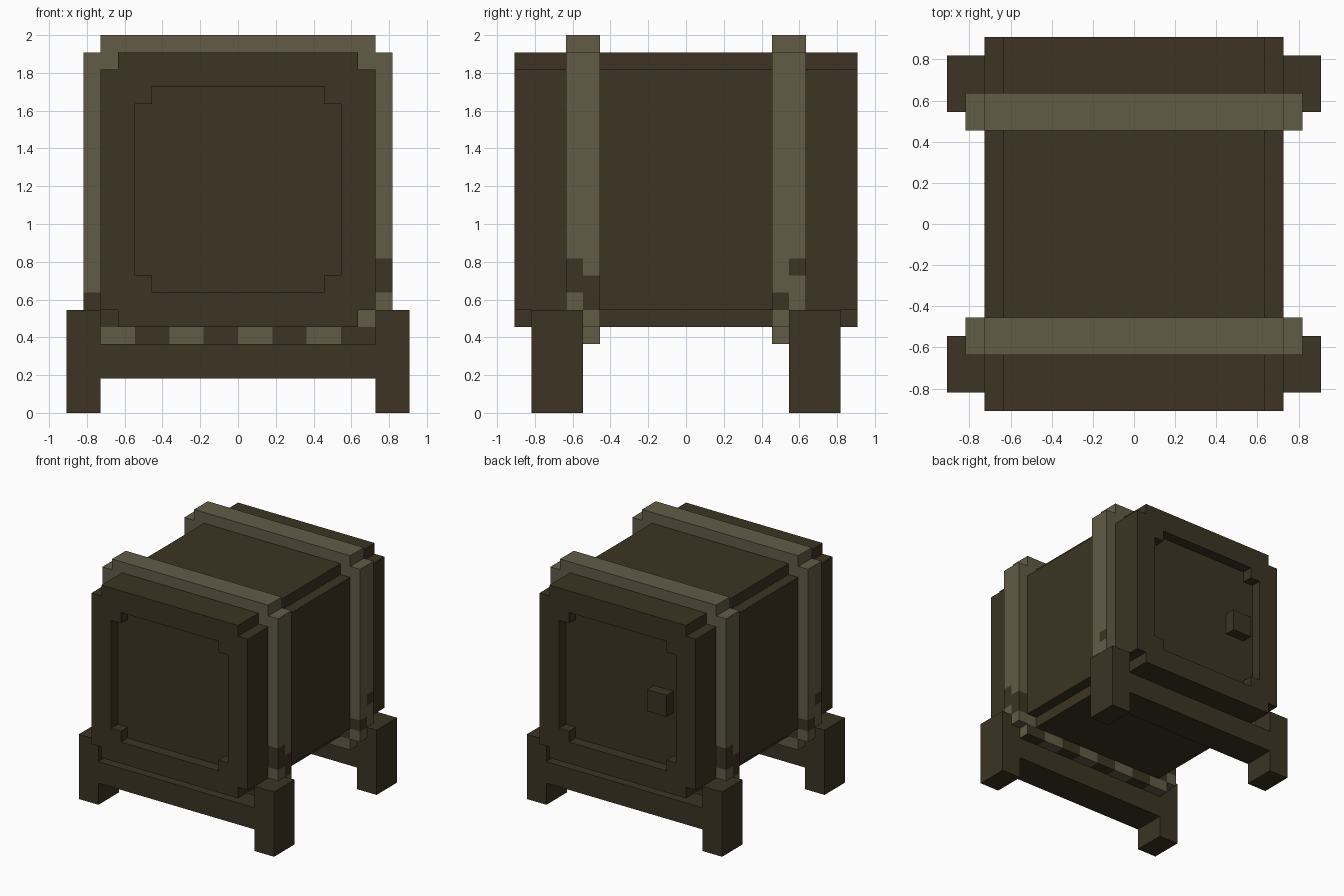
import bpy, bmesh
from math import pi
from mathutils import Matrix, Vector

U = 1 / 11  # one block of the modelling grid

cube = bpy.data.objects.get("Cube")
if cube:
    bpy.data.objects.remove(cube, do_unlink=True)


def material(name, color):
    m = bpy.data.materials.new(name)
    m.use_nodes = True
    m.diffuse_color = (*color, 1)
    m.node_tree.nodes["Principled BSDF"].inputs["Base Color"].default_value = (*color, 1)
    return m


WOOD = material("dark wood", (0.045, 0.034, 0.017))
BAND = material("worn band", (0.122, 0.105, 0.061))


def finish(bm, name, mats):
    bm.transform(Matrix.Scale(U, 4))
    mesh = bpy.data.meshes.new(name)
    bm.to_mesh(mesh)
    bm.free()
    for m in mats:
        mesh.materials.append(m)
    ob = bpy.data.objects.new(name, mesh)
    bpy.context.collection.objects.link(ob)
    return ob


def box(name, x, y, z):
    bm = bmesh.new()
    bmesh.ops.create_cube(bm, size=1)
    for v in bm.verts:
        v.co = Vector(r[0] if c < 0 else r[1] for c, r in zip(v.co, (x, y, z)))
    return finish(bm, name, [WOOD])


def stepped_prism(half, low, high, y0, y1):
    """Square prism along y with a one-block notch in each corner."""
    quarter = [(half, high - 1), (half - 1, high - 1), (half - 1, high)]
    upper = quarter + [(-x, z) for x, z in reversed(quarter)]
    outline = upper + [(x, low + high - z) for x, z in reversed(upper)]
    bm = bmesh.new()
    face = bm.faces.new([bm.verts.new((x, y0, z)) for x, z in outline])
    ext = bmesh.ops.extrude_face_region(bm, geom=[face], use_keep_orig=True)
    moved = [g for g in ext["geom"] if isinstance(g, bmesh.types.BMVert)]
    bmesh.ops.translate(bm, verts=moved, vec=(0, y1 - y0, 0))
    bmesh.ops.recalc_face_normals(bm, faces=bm.faces[:])
    bm.normal_update()
    return bm


def inset_caps(bm, width):
    caps = [f for f in bm.faces if abs(f.normal.y) > 0.9]
    for f in caps:
        bmesh.ops.inset_region(bm, faces=[f], thickness=width,
                               use_even_offset=True, use_boundary=True)
    return caps


# Barrel body with a recessed lid at each end
bm = stepped_prism(8, 5, 21, -10, 10)
for cap in inset_caps(bm, 2):
    step = -1 if cap.calc_center_median().y > 0 else 1
    rim = list(cap.edges)
    ext = bmesh.ops.extrude_discrete_faces(bm, faces=[cap])["faces"][0]
    bmesh.ops.translate(bm, verts=list(ext.verts), vec=(0, step, 0))
bmesh.ops.recalc_face_normals(bm, faces=bm.faces[:])
finish(bm, "barrel_body", [WOOD])

# Knob on the back lid
box("back_knob", (-5, -3), (9, 10), (12, 14))


# Worn spots on a band, by grid cell
def is_worn(c, n):
    if c.z < 5:
        return int((c.x + 8) // 2) % 2 == 1
    if abs(c.x) < 8:
        return c.x < 0 and c.z < 6
    outer = c.y < -6
    if c.x > 0:
        return 7 < c.z < 9 if outer else 6 < c.z < 8
    if outer and abs(n.y) < 0.5:
        return 8 < c.z < 9
    return 6 < c.z < 7


# Bands around the barrel; the back one is the front one turned around
for name, turn in (("front_band", 0), ("back_band", pi)):
    bm = stepped_prism(9, 4, 22, -7, -5)
    bmesh.ops.delete(bm, geom=inset_caps(bm, 1), context="FACES")
    cuts = [((x, 0, 0), (1, 0, 0)) for x in (-8, -7, -6, -4, -2, 0, 2, 4, 6, 7, 8)]
    cuts += [((0, 0, z), (0, 0, 1)) for z in range(5, 10)]
    cuts.append(((0, -6, 0), (0, 1, 0)))
    for co, no in cuts:
        bmesh.ops.bisect_plane(bm, geom=bm.verts[:] + bm.edges[:] + bm.faces[:],
                               dist=0.0001, plane_co=co, plane_no=no)
    bm.normal_update()
    for f in bm.faces:
        f.material_index = int(is_worn(f.calc_center_median(), f.normal))
    bm.transform(Matrix.Rotation(turn, 4, "Z"))
    finish(bm, name, [BAND, WOOD])

# Stand: two trestles, each with two legs and a crossbeam
for end, y in (("front", (-9, -6)), ("back", (6, 9))):
    box(end + "_left_leg", (8, 10), y, (0, 6))
    box(end + "_right_leg", (-10, -8), y, (0, 6))
    box(end + "_crossbeam", (-8, 8), y, (2, 4))
